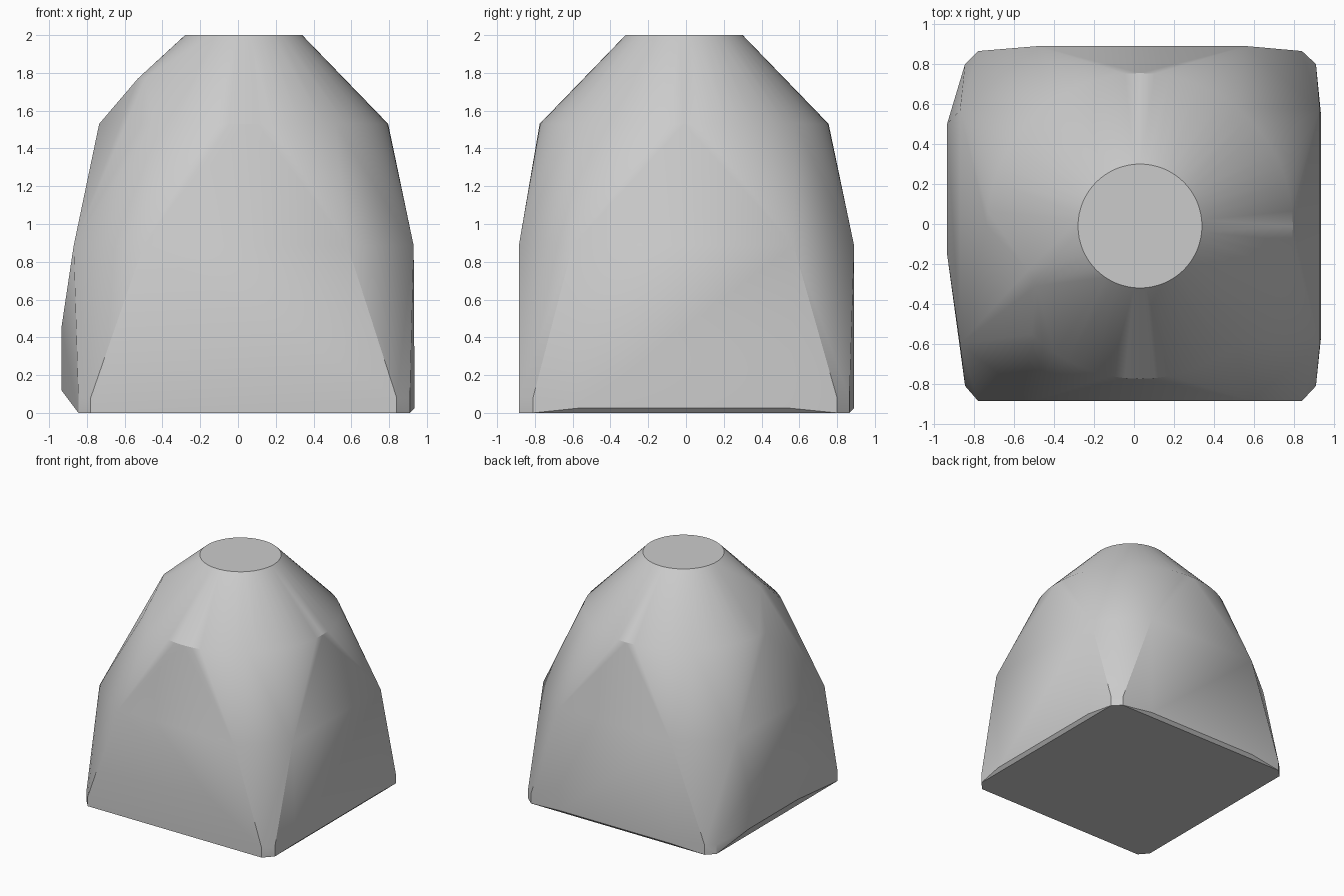
import bpy, bmesh, math
from math import cos, sin, radians

if "Cube" in bpy.data.objects:
    bpy.data.objects.remove(bpy.data.objects["Cube"], do_unlink=True)


def make_material(name, colour):
    mat = bpy.data.materials.new(name)
    mat.use_nodes = True
    mat.diffuse_color = colour
    mat.node_tree.nodes["Principled BSDF"].inputs["Base Color"].default_value = colour
    return mat


def ring(radius, z, skip=(0, 0), steps=64):
    """Circle of points about the tapered top's axis, leaving out one arc."""
    angles = [360 * i / steps for i in range(steps)]
    return [(0.03 + radius * cos(radians(a)), -0.01 + radius * sin(radians(a)), z)
            for a in angles if not skip[0] < a < skip[1]]


def level(outline, *heights):
    return [(x, y, z) for z in heights for x, y in outline]


# Foot: square with clipped corners
foot = [(-0.845, -0.81), (-0.78, -0.885), (0.84, -0.885), (0.91, -0.81),
        (0.91, 0.8), (0.84, 0.865), (-0.78, 0.865), (-0.845, 0.8)]
# Waist: broad octagon where the walls start leaning in
waist = [(-0.5, -0.885), (0.58, -0.885), (0.93, -0.6), (0.93, 0.57),
         (0.56, 0.89), (-0.48, 0.89), (-0.87, 0.57), (-0.87, -0.6)]
# Lower edges of the two walls that overhang the foot
skirt = [(0.935, -0.57), (0.935, 0.55), (0.56, 0.89), (-0.48, 0.89)]
# Bulge on one side and a raised chip on one shoulder
bulge = [(-0.935, -0.15), (-0.935, 0.5)]
chip = [(-0.53, -0.23), (-0.49, -0.31)]

points = (level(foot, 0, 0.08) + level(skirt, 0.025) + level(waist, 0.885)
          + level(bulge, 0.12, 0.45) + level(chip, 1.77)
          + ring(0.765, 1.53, skip=(182, 221)) + ring(0.31, 2))

# Wrap the sections in one convex skin
bm = bmesh.new()
for p in points:
    bm.verts.new(p)
hull = bmesh.ops.convex_hull(bm, input=bm.verts)
spare = {v for v in hull["geom_interior"] + hull["geom_unused"]
         if isinstance(v, bmesh.types.BMVert)}
bmesh.ops.delete(bm, geom=list(spare), context='VERTS')
bmesh.ops.dissolve_limit(bm, angle_limit=radians(0.5), verts=bm.verts, edges=bm.edges)
bmesh.ops.recalc_face_normals(bm, faces=bm.faces)

mesh = bpy.data.meshes.new("tapered_block")
bm.to_mesh(mesh)
bm.free()
block = bpy.data.objects.new("tapered_block", mesh)
bpy.context.collection.objects.link(block)
mesh.materials.append(make_material("light_grey", (0.6, 0.6, 0.6, 1)))

# Soft shading with crisp edges
bpy.ops.object.select_all(action='DESELECT')
block.select_set(True)
bpy.context.view_layer.objects.active = block
bpy.ops.object.shade_smooth_by_angle(angle=radians(28))
